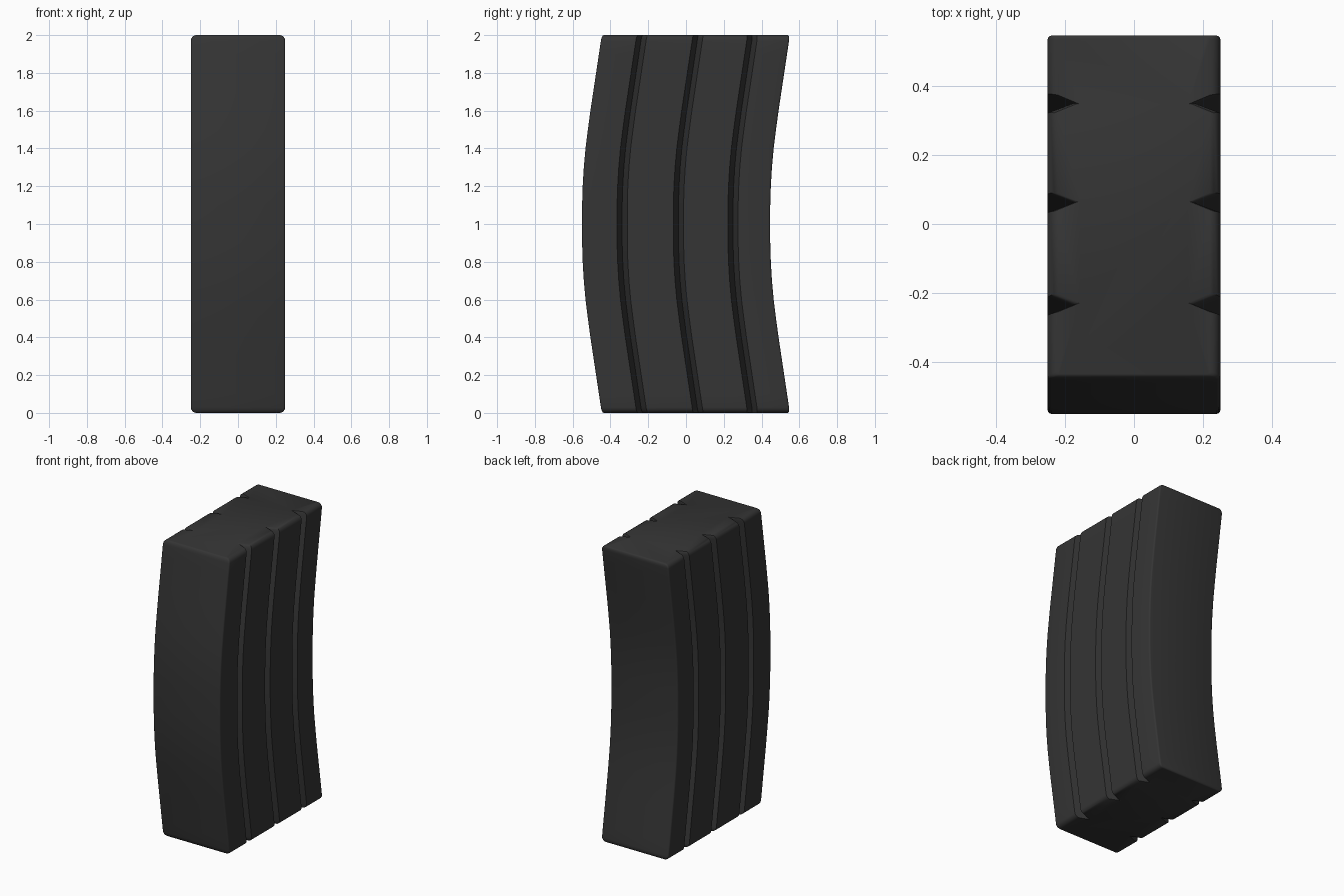
import bpy, bmesh, math

if "Cube" in bpy.data.objects:
    bpy.data.objects.remove(bpy.data.objects["Cube"])

HX, Y0, Y1, H = 0.25, -0.55, 0.446, 2.0
GROOVES = (-0.338, -0.04, 0.249)
GROOVE_HALF, GROOVE_DEPTH = 0.027, 0.072
CORNER = 0.01

# Half-height bend of the body: distance from middle -> shift in y
BEND = [(0, 0), (0.1, 0.0), (0.2, 0.003), (0.3, 0.009), (0.4, 0.018),
        (0.5, 0.0305), (0.6, 0.044), (0.8, 0.074), (1.0, 0.104)]


def bend(z):
    d = abs(z - H / 2)
    for (a, sa), (b, sb) in zip(BEND, BEND[1:]):
        if d <= b + 1e-6:
            return sa + (sb - sa) * (d - a) / (b - a)
    return BEND[-1][1]


def outline():
    """Right side of the cross-section front to back, then mirrored."""
    side = []
    for i in range(4):
        a = math.pi / 6 * i
        side.append((HX - CORNER + CORNER * math.sin(a), Y0 + CORNER - CORNER * math.cos(a)))
    for g in GROOVES:
        side += [(HX, g - GROOVE_HALF), (HX - GROOVE_DEPTH, g), (HX, g + GROOVE_HALF)]
    for i in range(4):
        a = math.pi / 6 * i
        side.append((HX - CORNER + CORNER * math.cos(a), Y1 - CORNER + CORNER * math.sin(a)))
    return side + [(-x, y) for x, y in reversed(side)]


# Ring levels: rounded bottom, bent body, rounded top (z, x inset, y inset)
levels = []
for i in range(5):
    a = math.pi / 8 * i
    levels.append((0.03 * (1 - math.cos(a)), 0.03 * (1 - math.sin(a)), 0.01 * (1 - math.sin(a))))
levels += [(0.1 * i, 0, 0) for i in range(1, 11)]
levels += [(H - z, ix, iy) for z, ix, iy in reversed(levels[:-1])]

bm = bmesh.new()
rings = []
mid = (Y0 + Y1) / 2
half = (Y1 - Y0) / 2
for z, ix, iy in levels:
    sx, sy = (HX - ix) / HX, (half - iy) / half
    rings.append([bm.verts.new((x * sx, mid + (y - mid) * sy + bend(z), z))
                  for x, y in outline()])
n = len(rings[0])
for lo, hi in zip(rings, rings[1:]):
    for i in range(n):
        j = (i + 1) % n
        bm.faces.new((lo[i], lo[j], hi[j], hi[i]))
bm.faces.new(list(reversed(rings[0])))
bm.faces.new(rings[-1])
bmesh.ops.recalc_face_normals(bm, faces=bm.faces)

# Curved grooved block
mesh = bpy.data.meshes.new("curved_box_body")
bm.to_mesh(mesh)
bm.free()
body = bpy.data.objects.new("curved_box_body", mesh)
bpy.context.collection.objects.link(body)

mat = bpy.data.materials.new("dark_grey")
mat.diffuse_color = (0.035, 0.035, 0.035, 1)
mat.use_nodes = True
mat.node_tree.nodes["Principled BSDF"].inputs["Base Color"].default_value = mat.diffuse_color
mesh.materials.append(mat)

bpy.context.view_layer.objects.active = body
body.select_set(True)
bpy.ops.object.shade_smooth_by_angle(angle=math.radians(35))
